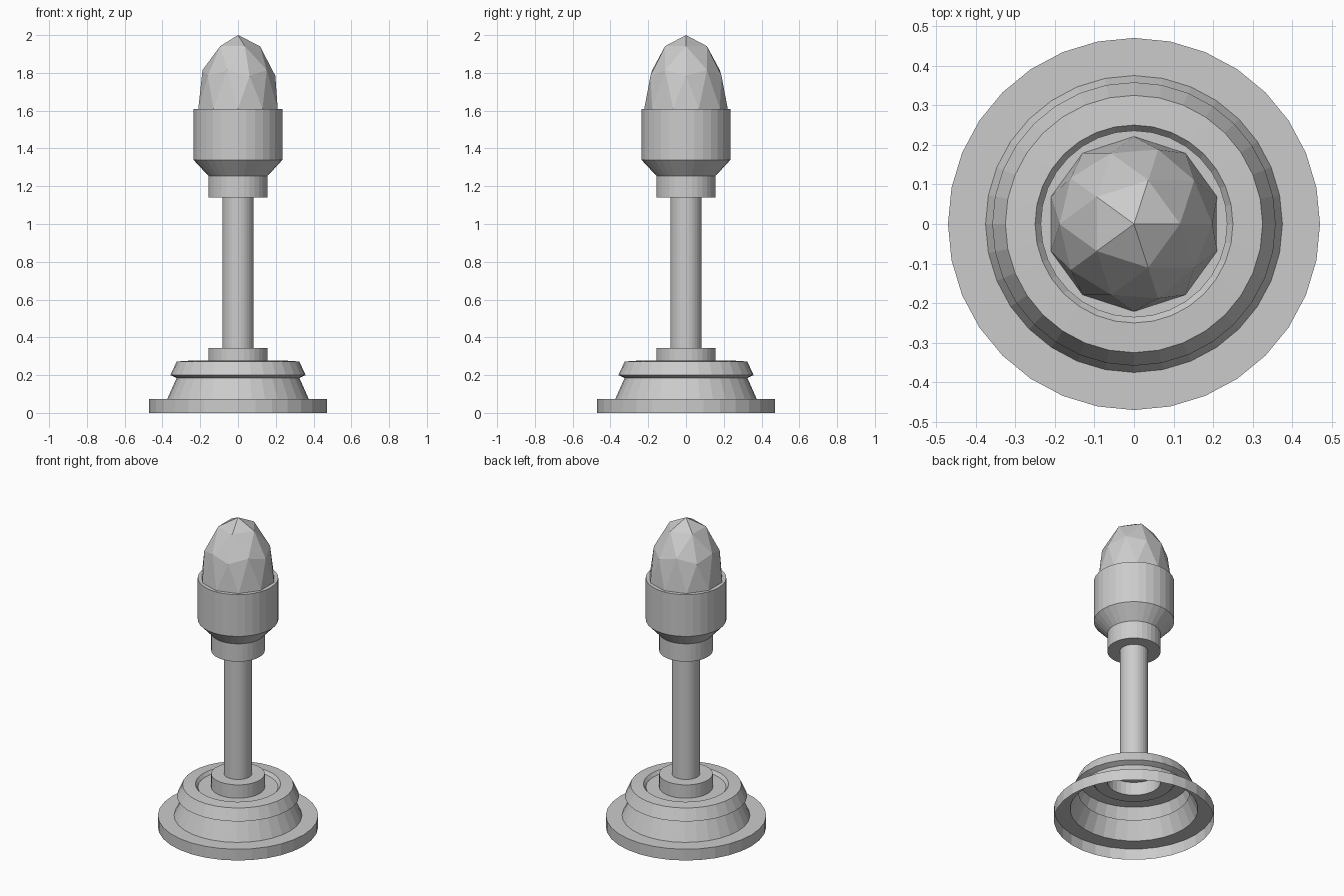
import bpy, bmesh, math

if "Cube" in bpy.data.objects:
    bpy.data.objects.remove(bpy.data.objects["Cube"])

SIDES = 32


def lathe(name, profile):
    """Revolve an open (radius, z) profile around the z axis as a thin shell."""
    bm = bmesh.new()
    rings = []
    for r, z in profile:
        rings.append([bm.verts.new((r * math.cos(2 * math.pi * i / SIDES),
                                    r * math.sin(2 * math.pi * i / SIDES), z))
                      for i in range(SIDES)])
    for a, b in zip(rings, rings[1:]):
        for i in range(SIDES):
            j = (i + 1) % SIDES
            bm.faces.new((a[i], a[j], b[j], b[i]))
    mesh = bpy.data.meshes.new(name)
    bm.to_mesh(mesh)
    bm.free()
    obj = bpy.data.objects.new(name, mesh)
    bpy.context.collection.objects.link(obj)
    return obj


# Hollow stepped base with a shallow dish and a collar round the pole
lathe("base", [(0.47, 0), (0.47, 0.073), (0.375, 0.073), (0.325, 0.185),
               (0.358, 0.2), (0.325, 0.272), (0.25, 0.277), (0.235, 0.257),
               (0.157, 0.257), (0.157, 0.343), (0.082, 0.343)])

# Slim pole
lathe("pole", [(0.082, 0.343), (0.082, 1.14)])

# Lamp socket: collar, flared neck, cup and flat rim
lathe("socket", [(0.082, 1.14), (0.157, 1.14), (0.157, 1.255), (0.236, 1.34),
                 (0.236, 1.61), (0.19, 1.61)])

# Faceted bulb: upper half of a stretched icosphere
bm = bmesh.new()
bmesh.ops.create_icosphere(bm, subdivisions=2, radius=1)
bmesh.ops.delete(bm, geom=[v for v in bm.verts if v.co.z < -0.01], context='VERTS')
bmesh.ops.scale(bm, vec=(0.221, 0.221, 0.39), verts=bm.verts)
bmesh.ops.translate(bm, vec=(0, 0, 1.61), verts=bm.verts)
mesh = bpy.data.meshes.new("bulb")
bm.to_mesh(mesh)
bm.free()
bpy.context.collection.objects.link(bpy.data.objects.new("bulb", mesh))
